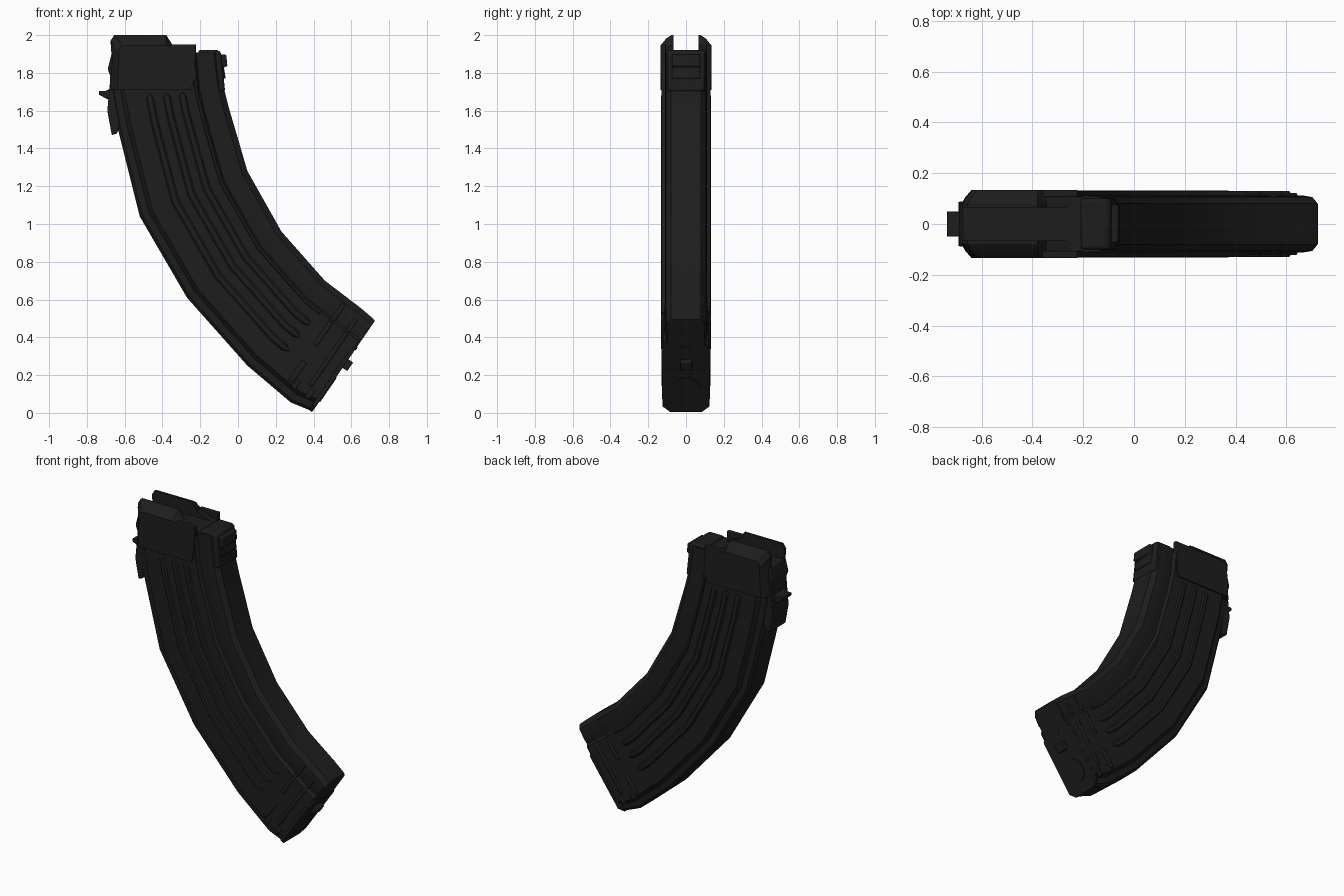
import bpy, bmesh, math
from mathutils import Vector

if "Cube" in bpy.data.objects:
    bpy.data.objects.remove(bpy.data.objects["Cube"])

steel = bpy.data.materials.new("blackened steel")
steel.diffuse_color = (0.0125, 0.0125, 0.0125, 1)
steel.use_nodes = True
steel.node_tree.nodes["Principled BSDF"].inputs["Base Color"].default_value = steel.diffuse_color


def loft(name, rings, bevel=0.0, angle=28):
    """Skin a list of equal-length closed rings and cap both ends."""
    bm = bmesh.new()
    vs = [[bm.verts.new(p) for p in r] for r in rings]
    n = len(rings[0])
    for a, b in zip(vs, vs[1:]):
        for i in range(n):
            j = (i + 1) % n
            bm.faces.new((a[i], a[j], b[j], b[i]))
    bm.faces.new(vs[0])
    bm.faces.new(vs[-1])
    bmesh.ops.recalc_face_normals(bm, faces=bm.faces)
    me = bpy.data.meshes.new(name)
    bm.to_mesh(me)
    bm.free()
    me.materials.append(steel)
    ob = bpy.data.objects.new(name, me)
    bpy.context.collection.objects.link(ob)
    if bevel:
        m = ob.modifiers.new("bevel", 'BEVEL')
        m.width, m.segments, m.limit_method = bevel, 2, 'ANGLE'
    bpy.ops.object.select_all(action='DESELECT')
    ob.select_set(True)
    bpy.context.view_layer.objects.active = ob
    bpy.ops.object.shade_smooth_by_angle(angle=math.radians(angle))
    return ob


def prism(name, pts, y0, y1, bevel=0.0):
    """Extrude an x-z outline along y."""
    return loft(name, [[(x, y, z) for x, z in pts] for y in (y0, y1)], bevel)


# Curved spine: rear and front edge of the body at each bend
STATIONS = [((-0.66, 1.90), (-0.10, 1.91)), ((-0.675, 1.72), (-0.075, 1.72)),
            ((-0.635, 1.50), (-0.05, 1.62)), ((-0.52, 1.04), (0.05, 1.28)),
            ((-0.27, 0.61), (0.23, 0.96)), ((0.05, 0.25), (0.46, 0.70)),
            ((0.28, 0.055), (0.65, 0.555)), ((0.385, 0.012), (0.72, 0.495))]


def at(s, u, y):
    """Point on the body: s along the bends, u from rear to front edge."""
    i = min(int(s), len(STATIONS) - 2)
    f = s - i
    (l0, r0), (l1, r1) = STATIONS[i], STATIONS[i + 1]
    l = Vector(l0).lerp(Vector(l1), f)
    r = Vector(r0).lerp(Vector(r1), f)
    p = l.lerp(r, u)
    return (p.x, y, p.y)


# Body with narrow rear spine, wide sides and a step to the narrower front
PROFILE = [(0, .075), (.025, .092), (.085, .097), (.12, .123), (.76, .123),
           (.785, .106), (.81, .106), (.84, .112), (.95, .106), (1, .08)]
body = [[at(s, u, w) for u, w in PROFILE] + [at(s, u, -w) for u, w in reversed(PROFILE)]
        for s in range(len(STATIONS))]
loft("curved_body", body)

# Long pressed ribs on both sides, tapered at the ends
for side in (1, -1):
    for k, u in enumerate((.33, .48, .62)):
        rings = []
        for s, g in ((1.15, .2), (1.3, 1), (2, 1), (3, 1), (4, 1), (5, 1), (5.28, 1), (5.4, .2)):
            h = .121 + .011 * g
            rings.append([at(s, u + du * g, side * w) for du, w in
                          ((-.042, .118), (-.02, h), (.02, h), (.042, .118))])
        loft(f"side_rib_{k}", rings)
    # raised seam beside the front step
    loft("seam_ridge", [[at(s, u, side * w) for u, w in
                         ((.735, .118), (.745, .129), (.765, .129), (.78, .11))]
                        for s in (.1, 1, 2, 3, 4, 5, 5.4)])

# Feed lips: outer face drops and the rear corner tucks in
LIP = [(-.68, 1.71), (-.25, 1.71), (-.235, 1.75), (-.225, 1.90), (-.345, 1.945), (-.38, 2.0),
       (-.655, 2.0), (-.675, 1.97), (-.67, 1.90)]
for side in (1, -1):
    rings = []
    for y, drop, tuck in ((.065, 0, 0), (.078, 0, 0), (.105, .018, .015), (.134, .055, .04)):
        rings.append([(x + (tuck if x < -.6 else 0), side * y,
                       z - (drop if z > 1.96 else drop * .3 if z > 1.93 else 0))
                      for x, z in LIP])
    loft("feed_lip", rings)
    prism("lip_front_wall", [(-.40, 1.72), (-.245, 1.72), (-.222, 1.88), (-.222, 1.95),
                             (-.36, 1.95)], side * .107, side * .134, .004)

# Rear spine plate and locking lug
prism("rear_spine_plate", [(-.66, 1.90), (-.67, 1.90), (-.69, 1.82), (-.675, 1.78), (-.692, 1.6),
                           (-.668, 1.47), (-.64, 1.48), (-.60, 1.6), (-.60, 1.9)], -.088, .088, .006)
prism("rear_lug", [(-.67, 1.72), (-.70, 1.705), (-.737, 1.705), (-.737, 1.685), (-.69, 1.66),
                   (-.67, 1.66)], -.05, .05, .003)

# Front collar and catch
prism("front_collar", [(-.20, 1.72), (-.068, 1.70), (-.09, 1.91), (-.11, 1.922), (-.21, 1.922)],
      -.1, .1, .012)
prism("front_catch", [(-.12, 1.90), (-.062, 1.897), (-.056, 1.835), (-.075, 1.83), (-.065, 1.77),
                      (-.12, 1.77)], -.075, .075, .006)

# Base frame: a runs along the floor plate, n points out of it
A = Vector((.392, 0, .004))
D = Vector((.335, 0, .486)).normalized()
N = Vector((D.z, 0, -D.x))


def base(a, y, n):
    p = A + D * a + N * n
    return (p.x, y, p.z)


def slab(name, outline, n0, n1, bevel=0.0):
    """Extrude an (a, y) outline out of the floor plane."""
    return loft(name, [[base(a, y, n) for a, y in outline] for n in (n0, n1)], bevel)


def box(name, a0, a1, w, n0, n1, bevel=.004):
    return slab(name, [(a0, -w), (a1, -w), (a1, w), (a0, w)], n0, n1, bevel)


# Floor plate
half = [(0, .085), (.035, .125), (.39, .13), (.43, .102), (.56, .1), (.588, .08)]
slab("floor_plate", half + [(a, -y) for a, y in reversed(half)], -.022, 0, .004)
slab("floor_disc", [(.145 + .078 * math.cos(t * math.pi / 8), .078 * math.sin(t * math.pi / 8))
                    for t in range(16)], -.004, .005)
box("floor_catch", .285, .34, .032, -.01, .03)
box("floor_tab", .40, .42, .03, -.004, .005, 0)

# Pressed cross ribs above the floor plate
box("lower_cross_rib", .11, .45, .130, -.10, -.076, .006)
box("lower_cross_rib_front", .44, .54, .114, -.10, -.076, .004)
box("upper_cross_rib", .30, .45, .130, -.20, -.175, .006)
box("upper_cross_rib_front", .44, .565, .115, -.20, -.175, .004)
box("upper_cross_rib_rear", .07, .20, .130, -.20, -.17, .006)
for k, n in enumerate((-.15, -.06)):
    box(f"heel_bump_{k}", .045, .10, .127, n - .018, n + .012, .006)
